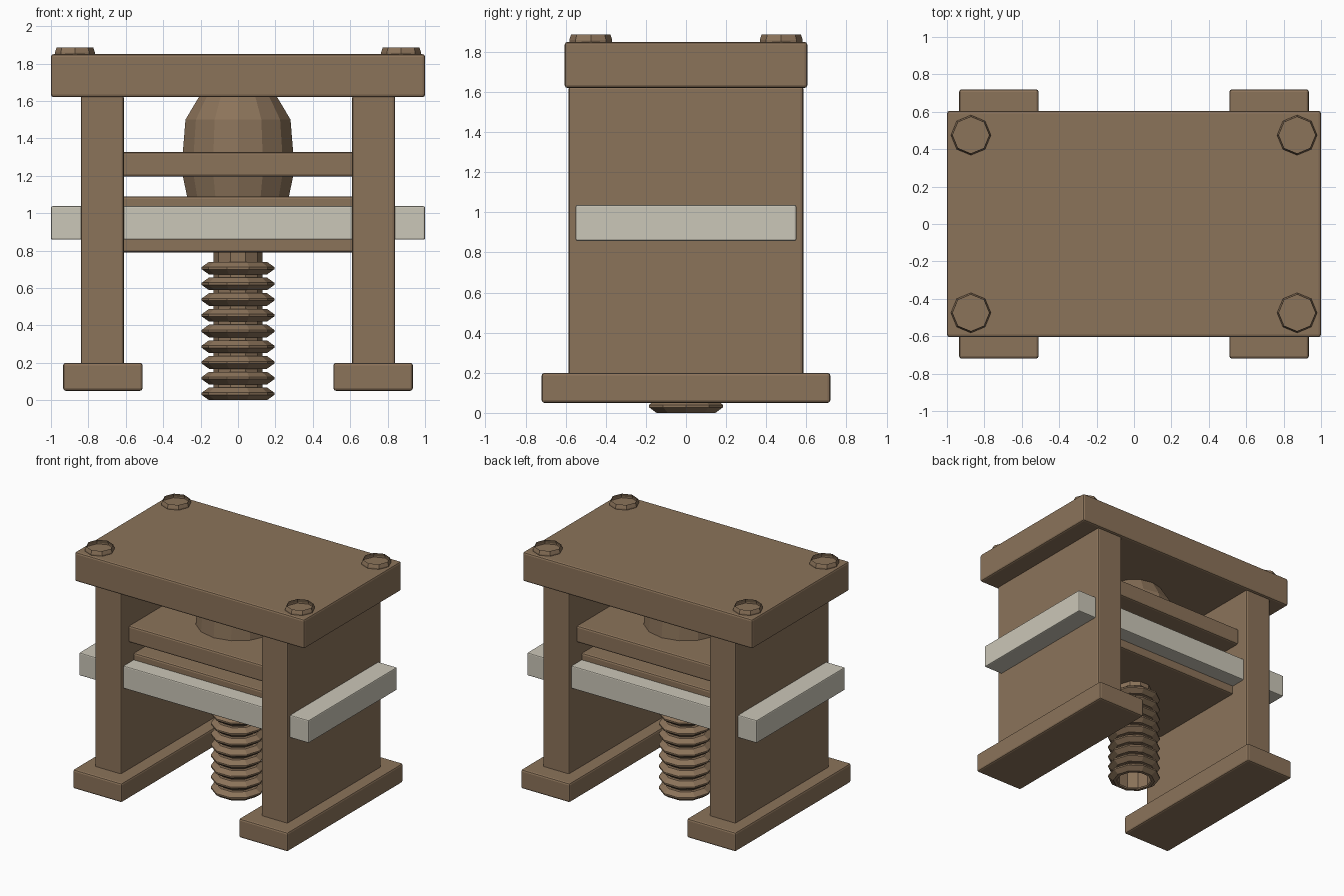
import bpy, bmesh, math

cube = bpy.data.objects.get("Cube")
if cube:
    bpy.data.objects.remove(cube, do_unlink=True)


def material(name, colour):
    mat = bpy.data.materials.new(name)
    mat.use_nodes = True
    mat.diffuse_color = colour
    mat.node_tree.nodes["Principled BSDF"].inputs["Base Color"].default_value = colour
    return mat


brown = material("brown", (0.26, 0.172, 0.102, 1))
cream = material("cream", (0.60, 0.57, 0.48, 1))


def add_object(name, bm, mat):
    mesh = bpy.data.meshes.new(name)
    bm.to_mesh(mesh)
    bm.free()
    mesh.materials.append(mat)
    obj = bpy.data.objects.new(name, mesh)
    bpy.context.scene.collection.objects.link(obj)
    return obj


def box(name, xs, ys, zs, mat=brown, bevel=0.014):
    """Box between the given limits, with softened edges."""
    bm = bmesh.new()
    bmesh.ops.create_cube(bm, size=1)
    for v in bm.verts:
        for axis, (low, high) in enumerate((xs, ys, zs)):
            v.co[axis] = high if v.co[axis] > 0 else low
    obj = add_object(name, bm, mat)
    mod = obj.modifiers.new("soft_edges", "BEVEL")
    mod.width = bevel
    mod.segments = 2
    return obj


def lathe(name, profile, sides, centre=(0, 0), turn=0.0):
    """Faceted open surface turned from (radius, height) points."""
    bm = bmesh.new()
    rings = []
    for radius, z in profile:
        angles = [turn + math.tau * i / sides for i in range(sides)]
        rings.append([bm.verts.new((centre[0] + radius * math.cos(a),
                                    centre[1] + radius * math.sin(a), z))
                      for a in angles])
    for low, high in zip(rings, rings[1:]):
        for i in range(sides):
            j = (i + 1) % sides
            bm.faces.new((low[i], low[j], high[j], high[i]))
    return add_object(name, bm, brown)


# Frame: top plate, side walls and feet
box("top_plate", (-1, 1), (-0.605, 0.605), (1.62, 1.85))
for side, sign in (("left", 1), ("right", -1)):
    box(side + "_wall", sorted((0.61 * sign, 0.84 * sign)), (-0.585, 0.585), (0.18, 1.63))
    box(side + "_foot", sorted((0.51 * sign, 0.935 * sign)), (-0.72, 0.72), (0.05, 0.2))

# Pressing plates and the pale slab that passes through the walls
box("upper_press_plate", (-0.62, 0.62), (-0.485, 0.485), (1.195, 1.327))
box("lower_press_plate", (-0.62, 0.62), (-0.425, 0.425), (0.79, 1.09))
box("slab", (-1, 1), (-0.55, 0.55), (0.858, 1.037), cream, 0.008)

# Barrel-shaped piston
lathe("piston", [(0.275, 1.07), (0.303, 1.2), (0.303, 1.32), (0.288, 1.5), (0.212, 1.625)],
      14, turn=math.pi / 14)

# Screw: open core with stacked ridges
lathe("screw_core", [(0.13, 0.01), (0.13, 0.8)], 10)
for n in range(9):
    z = 0.034 + 0.084 * n
    lathe("screw_ridge", [(0.13, z - 0.034), (0.155, z - 0.034), (0.194, z - 0.006),
                          (0.194, z + 0.006), (0.155, z + 0.034), (0.13, z + 0.034)], 10)

# Hollow bolt heads at the corners
for x in (-0.872, 0.872):
    for y in (-0.475, 0.475):
        lathe("bolt_head", [(0.107, 1.845), (0.107, 1.86), (0.098, 1.886)], 8, (x, y))
